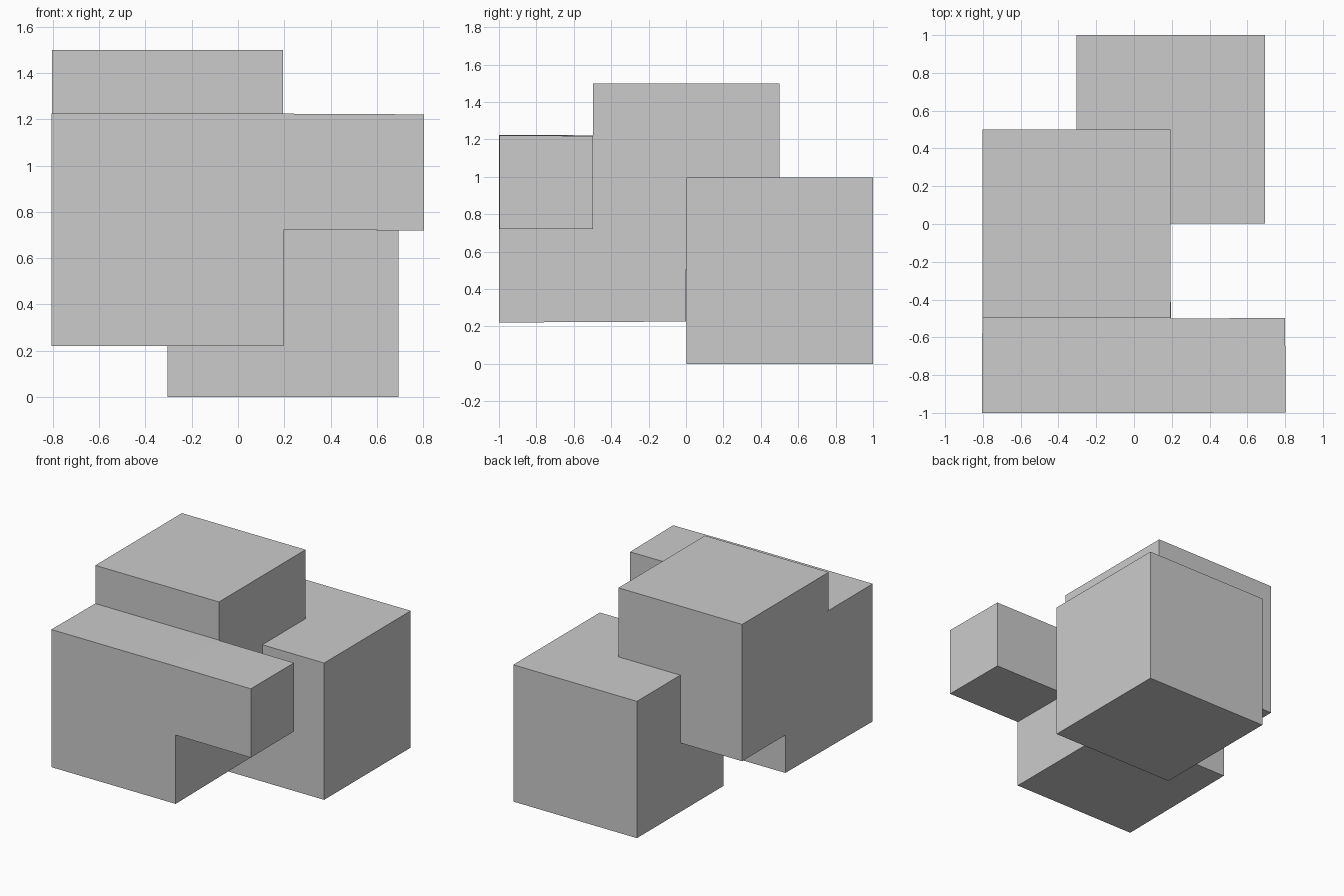
import bpy, bmesh
from mathutils import Matrix, Vector

if "Cube" in bpy.data.objects:
    bpy.data.objects.remove(bpy.data.objects["Cube"])


def add_object(name, bm):
    bmesh.ops.recalc_face_normals(bm, faces=bm.faces)
    mesh = bpy.data.meshes.new(name)
    bm.to_mesh(mesh)
    bm.free()
    obj = bpy.data.objects.new(name, mesh)
    bpy.context.collection.objects.link(obj)
    return obj


def cube(size, centre):
    bm = bmesh.new()
    bmesh.ops.create_cube(bm, size=size, matrix=Matrix.Translation(centre))
    return bm


# Two plain blocks: one on the ground at the back, one raised on top
add_object("ground_block", cube(0.997, (0.194, 0.5015, 0.4985)))
add_object("upper_block", cube(0.997, (-0.304, 0.0015, 1.0015)))

# Front block, with a quarter of its right face pulled out into an arm
centre = Vector((-0.304, -0.5, 0.7225))
bm = cube(1.0, centre)
bmesh.ops.subdivide_edges(bm, edges=bm.edges[:], cuts=1, use_grid_fill=True)

# Very slight taper towards the back
for v in bm.verts:
    s = 1.003 - 0.01 * (v.co.y + 1.0)
    v.co.x = centre.x + (v.co.x - centre.x) * s
    v.co.z = centre.z + (v.co.z - centre.z) * s

# Arm: extrude the upper front quarter of the right face
bm.normal_update()
quarter = [f for f in bm.faces if f.normal.x > 0.9
           and f.calc_center_median().y < centre.y
           and f.calc_center_median().z > centre.z]
new = bmesh.ops.extrude_face_region(bm, geom=quarter)["geom"]
bmesh.ops.delete(bm, geom=[f for f in quarter if f.is_valid], context='FACES')
bmesh.ops.translate(bm, vec=(0.605, 0.002, -0.003),
                    verts=[v for v in new if isinstance(v, bmesh.types.BMVert)])
add_object("front_block_with_arm", bm)
